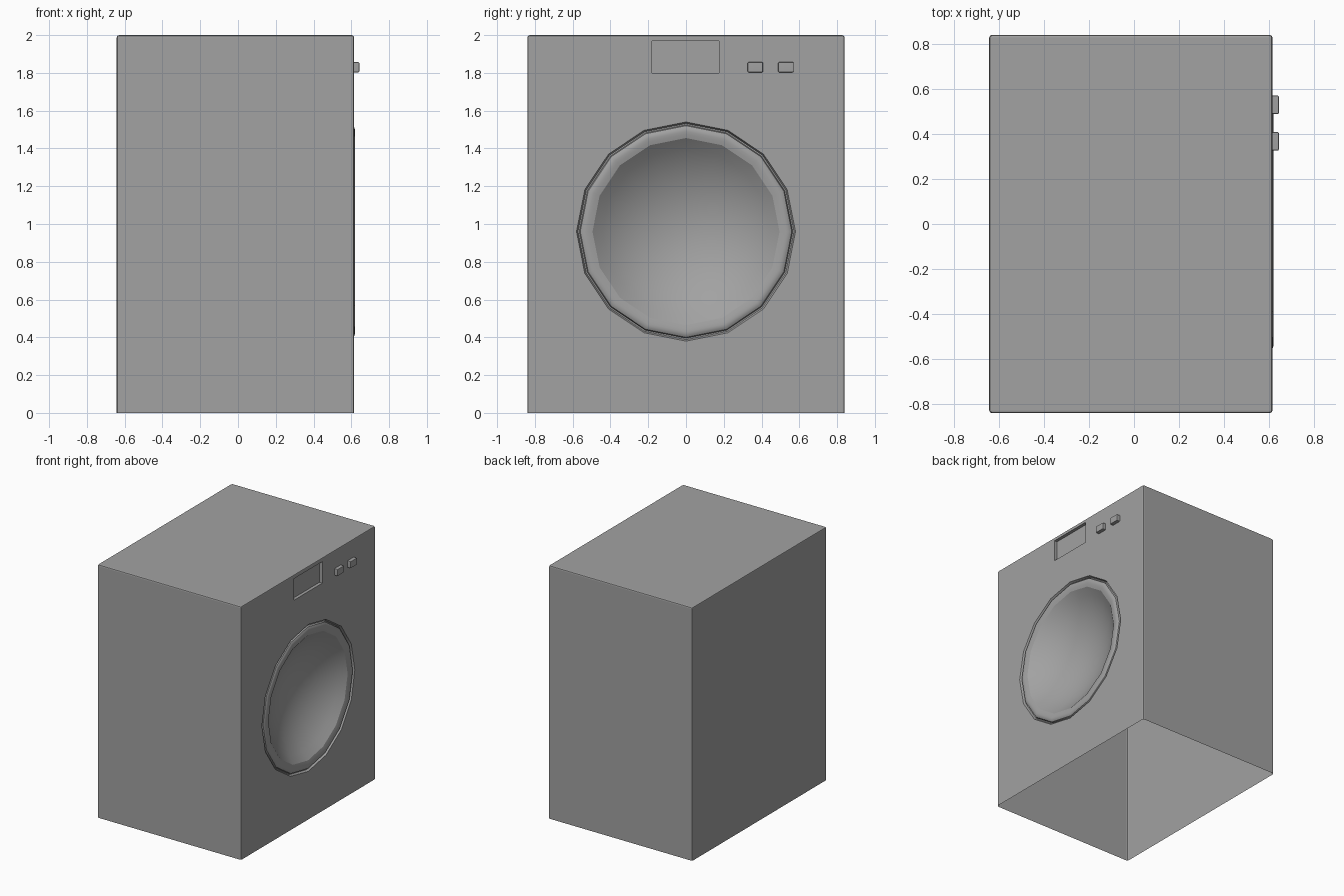
import bpy, bmesh, math
from mathutils import Vector

if "Cube" in bpy.data.objects:
    bpy.data.objects.remove(bpy.data.objects["Cube"])

XB, XF, HY, H = -0.643, 0.615, 0.84, 2.0   # back, front face, half width, height
DOOR_Z, SIDES = 0.96, 16

grey = bpy.data.materials.new("dark_grey")
grey.diffuse_color = (0.36, 0.36, 0.36, 1)
grey.use_nodes = True
grey.node_tree.nodes["Principled BSDF"].inputs["Base Color"].default_value = grey.diffuse_color


def finish(bm, name, angle=35):
    me = bpy.data.meshes.new(name)
    bm.to_mesh(me)
    bm.free()
    me.materials.append(grey)
    ob = bpy.data.objects.new(name, me)
    bpy.context.collection.objects.link(ob)
    bpy.ops.object.select_all(action='DESELECT')
    ob.select_set(True)
    bpy.context.view_layer.objects.active = ob
    bpy.ops.object.shade_smooth_by_angle(angle=math.radians(angle))
    return ob


def flatten_shading(ob):
    mod = ob.modifiers.new("weighted", 'WEIGHTED_NORMAL')
    mod.keep_sharp = True
    mod.weight = 100


def box(bm, x0, x1, y0, y1, z0, z1):
    vs = bmesh.ops.create_cube(bm, size=1)['verts']
    for v in vs:
        v.co = Vector(((x0 + x1) / 2 + v.co.x * (x1 - x0),
                       (y0 + y1) / 2 + v.co.y * (y1 - y0),
                       (z0 + z1) / 2 + v.co.z * (z1 - z0)))
    bm.normal_update()
    return vs


def ring_points(r, x):
    return [(x, r * math.sin(2 * math.pi * i / SIDES),
             DOOR_Z + r * math.cos(2 * math.pi * i / SIDES)) for i in range(SIDES)]


def loop_edges(bm, pts):
    vs = [bm.verts.new(p) for p in pts]
    return [bm.edges.new((vs[i], vs[(i + 1) % len(vs)])) for i in range(len(vs))]


# Cabinet: rounded box, open underneath
bm = bmesh.new()
box(bm, XB, XF, -HY, HY, 0, H)
edges = [e for e in bm.edges if any(v.co.z > 1 for v in e.verts)]
bmesh.ops.bevel(bm, geom=edges, offset=0.014, segments=2, profile=0.5, affect='EDGES')
bm.normal_update()
bmesh.ops.delete(bm, geom=[f for f in bm.faces if f.normal.z < -0.9], context='FACES_ONLY')

# Control side face refilled with door and display openings
front = max((f for f in bm.faces if f.normal.x > 0.99), key=lambda f: f.calc_area())
rim = list(front.edges)
bmesh.ops.delete(bm, geom=[front], context='FACES_ONLY')
panel = [(XF, y, z) for y, z in ((-0.18, 1.8), (0.175, 1.8), (0.175, 1.97), (-0.18, 1.97))]
hole = loop_edges(bm, ring_points(0.58, XF))
slot = loop_edges(bm, panel)
bmesh.ops.triangle_fill(bm, edges=rim + hole + slot, use_beauty=True, normal=(1, 0, 0))

# Recessed display
ext = bmesh.ops.extrude_edge_only(bm, edges=slot)['geom']
back = [v for v in ext if isinstance(v, bmesh.types.BMVert)]
for v in back:
    v.co.x -= 0.025
bm.faces.new(sorted(back, key=lambda v: math.atan2(v.co.z - 1.885, v.co.y)))
bmesh.ops.recalc_face_normals(bm, faces=list(bm.faces))
bm.normal_update()
top = max(bm.faces, key=lambda f: f.calc_center_median().z)
if top.normal.z < 0:
    bmesh.ops.reverse_faces(bm, faces=list(bm.faces))
flatten_shading(finish(bm, "cabinet"))

# Door: groove, raised ring and concave bowl, turned around the door axis
profile = [(r, XF + dx) for r, dx in (
    (0.58, 0), (0.572, -0.018), (0.565, -0.018), (0.56, -0.004), (0.551, 0.001),
    (0.541, 0.004), (0.53, 0.004), (0.515, 0.002), (0.495, -0.003))]
depth, r0 = 0.19, 0.495
R = (r0 * r0 + depth * depth) / (2 * depth)
a0 = math.asin(r0 / R)
for i in range(1, 8):
    a = a0 * (1 - i / 8)
    profile.append((R * math.sin(a), XF - 0.003 - R * (math.cos(a) - math.cos(a0))))
bm = bmesh.new()
rings = [[bm.verts.new(p) for p in ring_points(r, x)] for r, x in profile]
for a, b in zip(rings, rings[1:]):
    for i in range(SIDES):
        j = (i + 1) % SIDES
        bm.faces.new((a[i], b[i], b[j], a[j]))
tip = bm.verts.new((XF - 0.003 - depth, 0, DOOR_Z))
for i in range(SIDES):
    last = bm.faces.new((rings[-1][i], tip, rings[-1][(i + 1) % SIDES]))
bm.normal_update()
if last.normal.x < 0:
    bmesh.ops.reverse_faces(bm, faces=list(bm.faces))
finish(bm, "door", 24)

# Two push buttons
for k, y in enumerate((0.367, 0.529)):
    bm = bmesh.new()
    box(bm, XF - 0.01, 0.643, y - 0.041, y + 0.041, 1.803, 1.857)
    e = [e for e in bm.edges if any(v.co.x > 0.63 for v in e.verts)]
    bmesh.ops.bevel(bm, geom=e, offset=0.006, segments=2, profile=0.5, affect='EDGES')
    flatten_shading(finish(bm, f"button_{k + 1}"))
